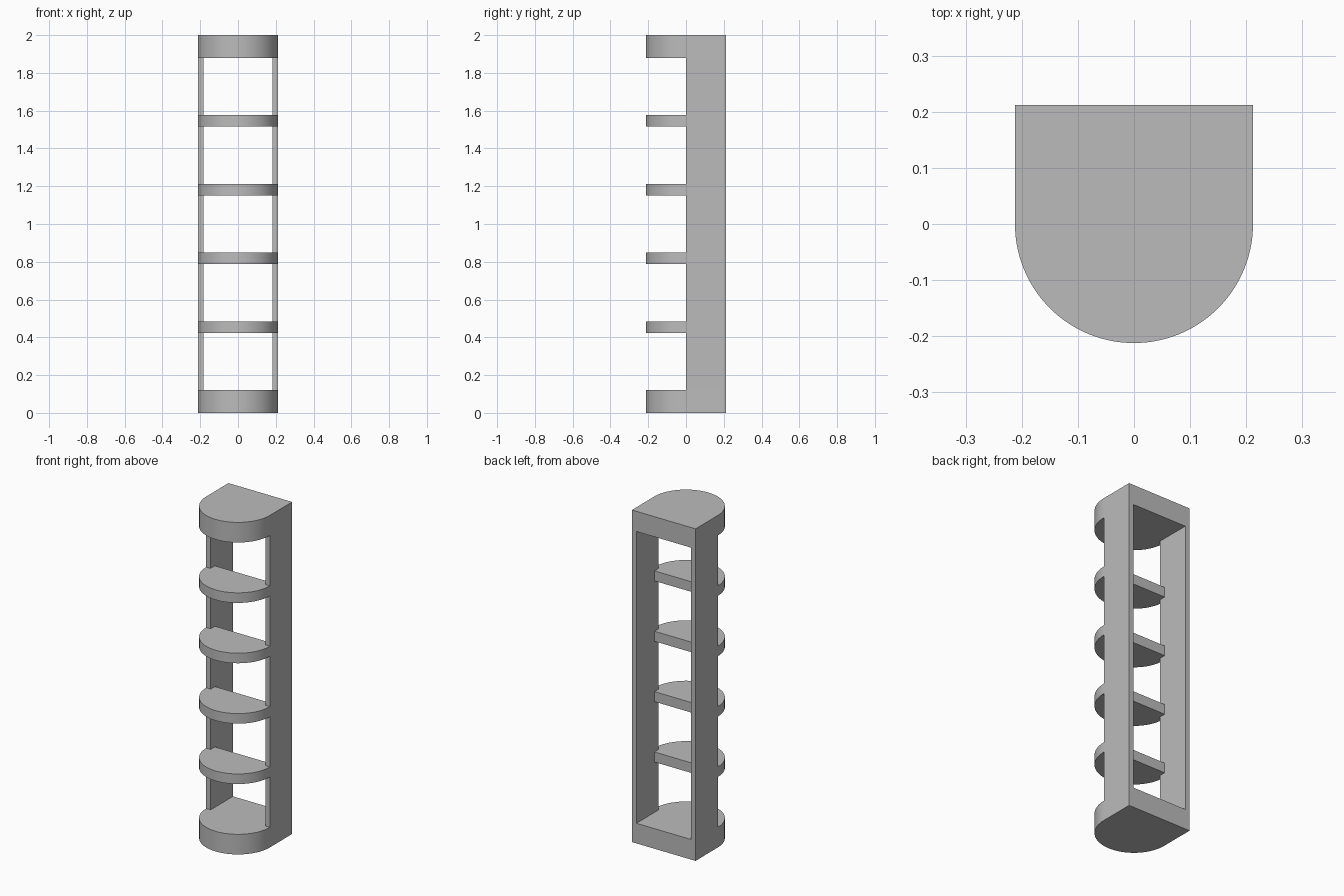
import bpy, bmesh, math

cube = bpy.data.objects.get("Cube")
if cube:
    bpy.data.objects.remove(cube, do_unlink=True)

U = 2 / 33            # thickness of one shelf
R = 3.5 * U           # half width and front radius
INNER = R - U / 2     # half width between the side panels
SHELF_BACK = 0.04     # how far shelves reach between the panels

grey = bpy.data.materials.new("plain grey")
grey.use_nodes = True
colour = (0.5, 0.5, 0.5, 1)
grey.diffuse_color = colour
grey.node_tree.nodes["Principled BSDF"].inputs["Base Color"].default_value = colour


def prism(name, outline, z0, z1):
    """Extrude a flat outline upward, smooth on curves and sharp at corners."""
    bm = bmesh.new()
    face = bm.faces.new([bm.verts.new((x, y, z0)) for x, y in outline])
    top = bmesh.ops.extrude_face_region(bm, geom=[face])["geom"]
    bmesh.ops.translate(bm, vec=(0, 0, z1 - z0),
                        verts=[v for v in top if isinstance(v, bmesh.types.BMVert)])
    bmesh.ops.recalc_face_normals(bm, faces=bm.faces)
    for f in bm.faces:
        f.smooth = True
    for e in bm.edges:
        e.smooth = e.calc_face_angle(0) < math.radians(30)
    mesh = bpy.data.meshes.new(name)
    bm.to_mesh(mesh)
    bm.free()
    mesh.materials.append(grey)
    obj = bpy.data.objects.new(name, mesh)
    bpy.context.collection.objects.link(obj)
    return obj


# Rounded front, running from the left end to the right end
SEGMENTS = 64
arc = [(R * math.cos(a), -R * math.sin(a))
       for a in (math.pi * i / SEGMENTS for i in range(SEGMENTS + 1))]

# Base and top blocks
block = arc + [(-R, R), (R, R)]
prism("base", block, 0, 2 * U)
prism("top_block", block, 31 * U, 33 * U)

# Side panels
for side, s in (("left", 1), ("right", -1)):
    panel = [(s * INNER, 0), (s * R, 0), (s * R, R), (s * INNER, R)]
    prism(side + "_panel", panel, 2 * U, 31 * U)

# Half-round shelves with a tongue fitted between the panels
shelf = arc + [(-INNER, 0), (-INNER, SHELF_BACK), (INNER, SHELF_BACK), (INNER, 0)]
for i in range(4):
    z = (7 + 6 * i) * U
    prism(f"shelf_{i + 1}", shelf, z, z + U)
